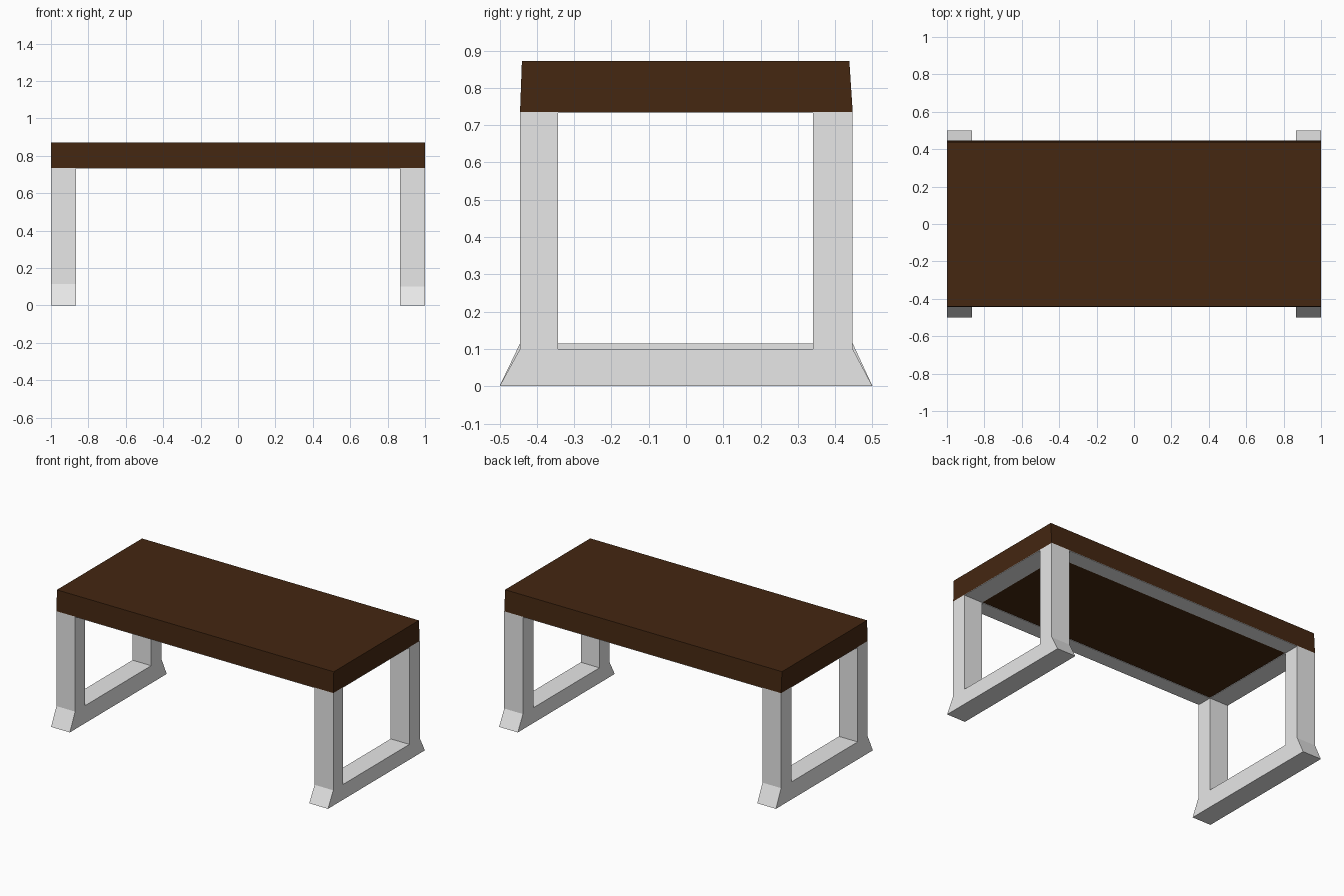
import bpy
import bmesh
from mathutils import Vector

default = bpy.data.objects.get("Cube")
if default:
    bpy.data.objects.remove(default, do_unlink=True)


def make_material(name, rgb):
    mat = bpy.data.materials.new(name)
    mat.use_nodes = True
    color = (*rgb, 1.0)
    mat.diffuse_color = color
    mat.node_tree.nodes["Principled BSDF"].inputs["Base Color"].default_value = color
    return mat


wood = make_material("dark wood", (0.058, 0.02, 0.0056))
metal = make_material("light grey metal", (0.8, 0.8, 0.8))


def prism(name, profile, x0, x1, mat):
    """Extrude a (y, z) outline along x."""
    bm = bmesh.new()
    face = bm.faces.new([bm.verts.new((x0, y, z)) for y, z in profile])
    result = bmesh.ops.extrude_face_region(bm, geom=[face])
    moved = [v for v in result["geom"] if isinstance(v, bmesh.types.BMVert)]
    bmesh.ops.translate(bm, verts=moved, vec=Vector((x1 - x0, 0, 0)))
    bmesh.ops.recalc_face_normals(bm, faces=bm.faces)
    mesh = bpy.data.meshes.new(name)
    bm.to_mesh(mesh)
    bm.free()
    mesh.materials.append(mat)
    obj = bpy.data.objects.new(name, mesh)
    bpy.context.collection.objects.link(obj)
    return obj


def rectangle(y0, y1, z0, z1):
    return [(y0, z0), (y1, z0), (y1, z1), (y0, z1)]


FRONT, BACK = -0.445, 0.447            # outer leg faces
FRONT_IN, BACK_IN = -0.343, 0.34       # inner leg faces
UNDER, TOP = 0.735, 0.872              # slab heights
LEG_IN = 0.865                         # inner side of the legs
SKIN = 0.003                           # thickness of the underside plates

# Slab with slightly tapered long sides
prism("tabletop", [(FRONT, UNDER), (BACK, UNDER), (0.438, TOP), (-0.44, TOP)],
      -1, 1, wood)

# U-shaped leg frames with flared feet
for name, x0, x1, bar in (("right_leg_frame", -1, -LEG_IN, 0.115),
                          ("left_leg_frame", LEG_IN, 1, 0.1)):
    outline = [(-0.5, 0), (0.5, 0), (BACK, bar), (BACK, UNDER),
               (BACK_IN, UNDER), (BACK_IN, bar), (FRONT_IN, bar),
               (FRONT_IN, UNDER), (FRONT, UNDER), (FRONT, bar)]
    prism(name, outline, x0, x1, metal)

# Underside border between the legs
for name, y0, y1 in (("front_rail", FRONT, FRONT_IN), ("back_rail", BACK_IN, BACK)):
    prism(name, rectangle(y0, y1, UNDER - SKIN, UNDER), -LEG_IN, LEG_IN, metal)
for name, x0, x1 in (("right_rail", -1, -LEG_IN), ("left_rail", LEG_IN, 1)):
    prism(name, rectangle(FRONT_IN, BACK_IN, UNDER - SKIN, UNDER), x0, x1, metal)
